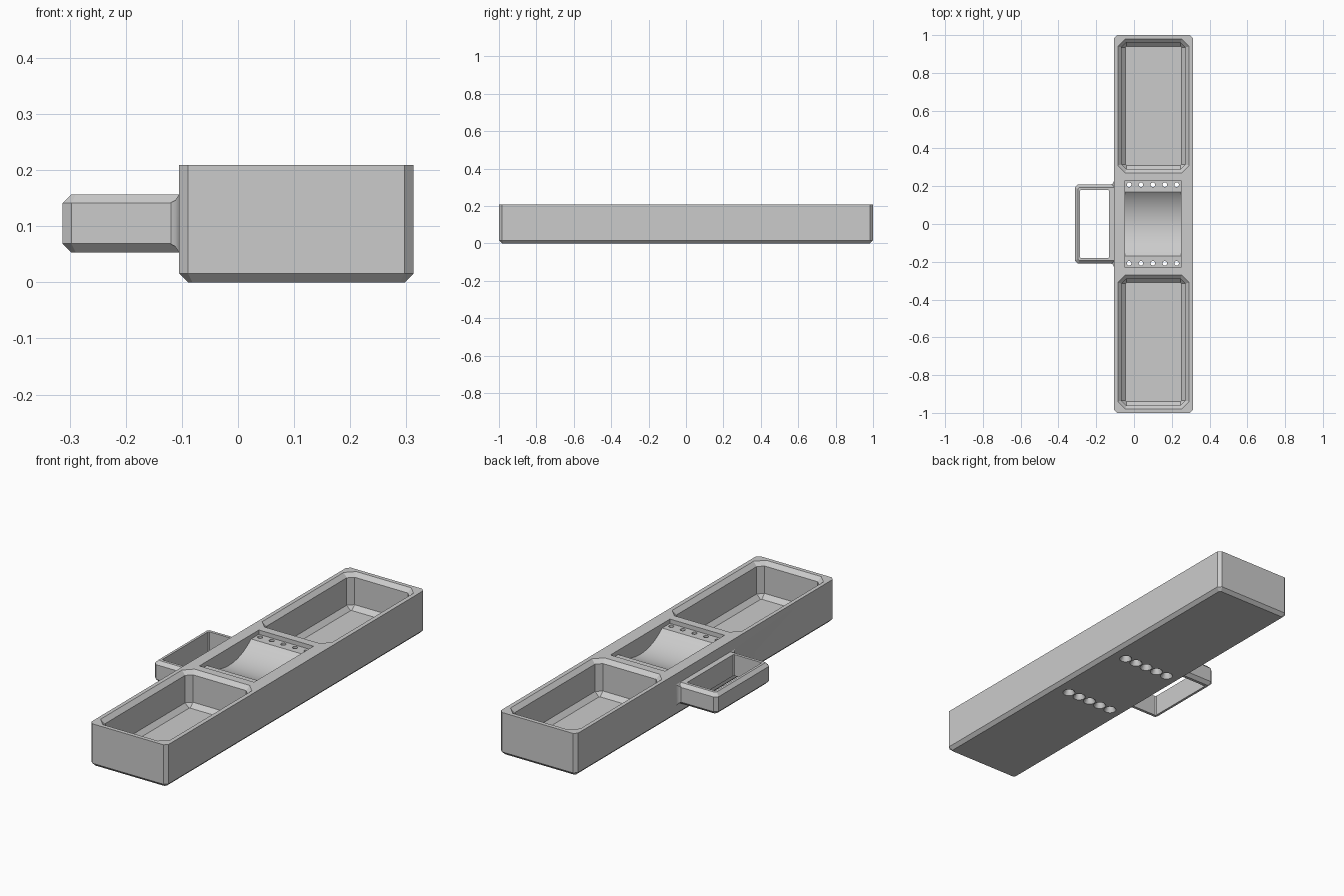
import bpy
import bmesh
import math

if "Cube" in bpy.data.objects:
    bpy.data.objects.remove(bpy.data.objects["Cube"])

grey = bpy.data.materials.new("light_grey")
grey.diffuse_color = (0.6, 0.6, 0.6, 1)
grey.use_nodes = True
grey.node_tree.nodes["Principled BSDF"].inputs["Base Color"].default_value = grey.diffuse_color


def loft(name, rings):
    """Closed solid through rings of equal point count."""
    bm = bmesh.new()
    rows = [[bm.verts.new(p) for p in ring] for ring in rings]
    n = len(rows[0])
    for a, b in zip(rows, rows[1:]):
        for i in range(n):
            j = (i + 1) % n
            bm.faces.new((a[i], a[j], b[j], b[i]))
    bm.faces.new(rows[0][::-1])
    bm.faces.new(rows[-1])
    bmesh.ops.recalc_face_normals(bm, faces=bm.faces[:])
    mesh = bpy.data.meshes.new(name)
    bm.to_mesh(mesh)
    bm.free()
    obj = bpy.data.objects.new(name, mesh)
    bpy.context.collection.objects.link(obj)
    mesh.materials.append(grey)
    return obj


def octagon(x0, x1, y0, y1, c, z):
    """Rectangle with cut corners at height z."""
    return [(x0 + c, y0, z), (x1 - c, y0, z), (x1, y0 + c, z), (x1, y1 - c, z),
            (x1 - c, y1, z), (x0 + c, y1, z), (x0, y1 - c, z), (x0, y0 + c, z)]


def inset_prism(name, box, layers):
    """Cut-corner prism; each layer is (inset, corner cut, height)."""
    x0, x1, y0, y1 = box
    return loft(name, [octagon(x0 + d, x1 - d, y0 + d, y1 - d, c, z) for d, c, z in layers])


def circle(x, y, r, z, n=16):
    return [(x + r * math.cos(2 * math.pi * i / n), y + r * math.sin(2 * math.pi * i / n), z)
            for i in range(n)]


def apply_boolean(obj, tool, operation="DIFFERENCE"):
    mod = obj.modifiers.new("bool", "BOOLEAN")
    mod.operation = operation
    mod.solver = "EXACT"
    mod.object = tool
    bpy.context.view_layer.objects.active = obj
    bpy.ops.object.modifier_apply(modifier=mod.name)
    bpy.data.objects.remove(tool, do_unlink=True)


# Long body, chamfered at the bottom and the upright edges
TOP = 0.209
body = inset_prism("tray_body", (-0.105, 0.313, -1, 1),
                   [(0.016, 0.008, 0), (0, 0.016, 0.016), (0, 0.016, TOP)])

# Side handle: chamfered block flaring into the body, with a window
handle = inset_prism("side_handle", (-0.313, -0.06, -0.21, 0.21),
                     [(0.016, 0.008, 0.053), (0, 0.016, 0.069),
                      (0, 0.016, 0.141), (0.016, 0.008, 0.157)])
flare = loft("handle_flare", [
    [(x, -w, a), (x, w, a), (x, w, b), (x, -w, b)]
    for x, w, a, b in ((-0.122, 0.208, 0.069, 0.141), (-0.112, 0.215, 0.064, 0.146),
                       (-0.105, 0.228, 0.053, 0.157), (-0.06, 0.228, 0.053, 0.157))])
apply_boolean(handle, flare, "UNION")
apply_boolean(handle, inset_prism("handle_window", (-0.285, -0.132, -0.18, 0.18),
                                  [(0, 0.004, 0), (0, 0.004, 0.25)]))
apply_boolean(body, handle, "UNION")

# Two deep pockets with chamfered rim and chamfered floor
for y0, y1 in ((0.27, 0.98), (-0.98, -0.27)):
    pocket = inset_prism("pocket", (-0.086, 0.292, y0, y1),
                         [(0.041, 0.004, 0.035), (0.02, 0.025, 0.056),
                          (0.02, 0.025, 0.19), (0, 0.04, TOP), (0, 0.04, 0.25)])
    apply_boolean(body, pocket)

# Central saddle: shallow ledges either side of a round trough
LEDGE, HALF, DEPTH = 0.188, 0.17, 0.064
radius = (HALF ** 2 + DEPTH ** 2) / (2 * DEPTH)
sweep = math.asin(HALF / radius)
profile = [(-0.23, 0.25), (-0.23, LEDGE)]
for i in range(33):
    t = sweep * (i / 16 - 1)
    profile.append((radius * math.sin(t), LEDGE - DEPTH + radius * (1 - math.cos(t))))
profile += [(0.23, LEDGE), (0.23, 0.25)]
apply_boolean(body, loft("saddle", [[(x, y, z) for y, z in profile] for x in (-0.048, 0.248)]))

# Screw holes through the ledges, countersunk underneath
for y in (-0.208, 0.208):
    for i in range(5):
        x = -0.026 + 0.063 * i
        hole = loft("hole", [circle(x, y, r, z) for r, z in
                             ((0.031, -0.002), (0.029, 0.0), (0.012, 0.03), (0.012, 0.25))])
        apply_boolean(body, hole)

# Smooth trough and holes, keep edges crisp
bpy.ops.object.select_all(action="DESELECT")
body.select_set(True)
bpy.context.view_layer.objects.active = body
bpy.ops.object.shade_smooth_by_angle(angle=math.radians(30))
